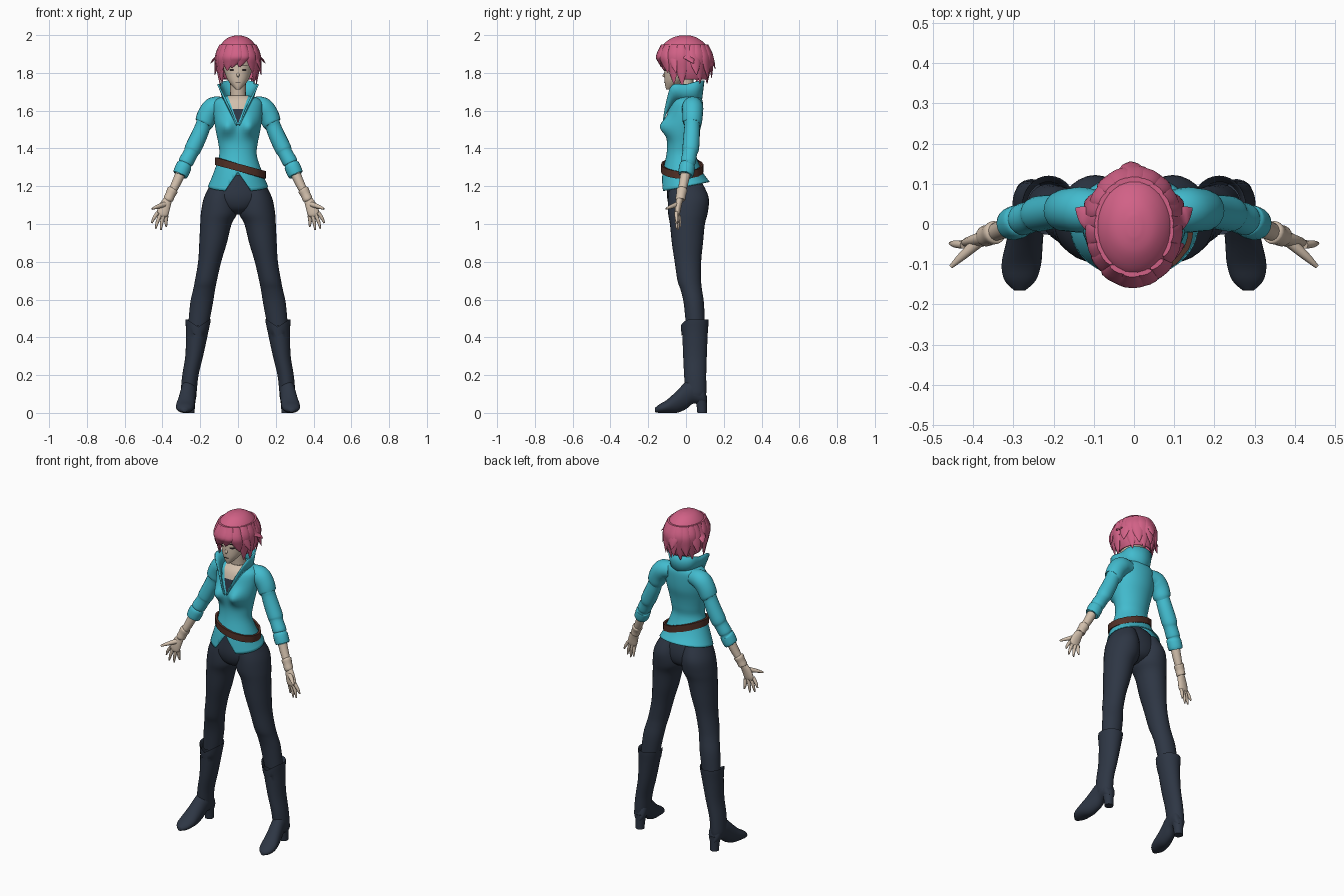
import bpy, bmesh, math
from mathutils import Vector as V

if "Cube" in bpy.data.objects:
    bpy.data.objects.remove(bpy.data.objects["Cube"])
made = []


def material(name, *rgb):
    m = bpy.data.materials.new(name)
    m.use_nodes = True
    m.diffuse_color = (*rgb, 1)
    m.node_tree.nodes["Principled BSDF"].inputs["Base Color"].default_value = (*rgb, 1)
    return m


TEAL = material("teal cloth", .055, .5, .62)
PINK = material("pink hair", .64, .12, .24)
NAVY = material("navy cloth", .027, .037, .058)
BROWN = material("brown leather", .085, .03, .02)
SKIN = material("skin", .64, .52, .41)
DARK = material("dark lashes", .02, .015, .015)


def spline(rows, k=4):
    """Catmull-Rom interpolation of rows of numbers."""
    out = []
    for i in range(len(rows) - 1):
        quad = [rows[max(0, min(len(rows) - 1, i + d))] for d in (-1, 0, 1, 2)]
        for j in range(k):
            t = j / k
            out.append([b + .5 * t * (c - a + t * (2*a - 5*b + 4*c - d + t * (3*(b - c) + d - a)))
                        for a, b, c, d in zip(*quad)])
    return out + [list(rows[-1])]


def ring(c, u, v, n):
    angles = [2 * math.pi * i / n for i in range(n)]
    return [V(c) + V(u) * math.cos(a) + V(v) * math.sin(a) for a in angles]


def finish(bm, name, mats, thick=0):
    bmesh.ops.recalc_face_normals(bm, faces=bm.faces[:])
    mesh = bpy.data.meshes.new(name)
    bm.to_mesh(mesh)
    bm.free()
    ob = bpy.data.objects.new(name, mesh)
    bpy.context.scene.collection.objects.link(ob)
    for m in mats:
        mesh.materials.append(m)
    if thick:
        ob.modifiers.new("Thickness", 'SOLIDIFY').thickness = thick
    made.append(ob)
    return ob


def skin(rings, caps=True, closed=True):
    bm = bmesh.new()
    loops = [[bm.verts.new(p) for p in r] for r in rings]
    n = len(loops[0])
    for a, b in zip(loops, loops[1:]):
        for i in range(n if closed else n - 1):
            j = (i + 1) % n
            bm.faces.new((a[i], a[j], b[j], b[i]))
    if caps:
        bm.faces.new(loops[0])
        bm.faces.new(loops[-1])
    return bm


def stack(rows, s=1, n=28, caps=True):
    """Rows of height, centre x, half width, front y, back y."""
    return skin([ring((s * x, (f + b) / 2, z), (w, 0, 0), (0, (b - f) / 2, 0), n)
                 for z, x, w, f, b in spline(rows)], caps)


def tube(rows, s=1, n=16, k=4):
    """Rows of x, y, z, radius and optional second radius."""
    rows = spline([r if len(r) == 5 else (*r, r[3]) for r in rows], k)
    pts = [V((s * r[0], r[1], r[2])) for r in rows]
    rings = []
    for i, (p, r) in enumerate(zip(pts, rows)):
        d = (pts[min(i + 1, len(pts) - 1)] - pts[max(i - 1, 0)]).normalized()
        u = V((0, 1, 0)).cross(d).normalized()
        rings.append(ring(p, u * r[3], d.cross(u) * r[4], n))
    return skin(rings)


def cut(bm, co, no, lo, hi):
    """Slice the front faces between two heights along a plane."""
    fs = [f for f in bm.faces if f.calc_center_median().y < -.02 and lo < f.calc_center_median().z < hi]
    geom = set(fs) | {e for f in fs for e in f.edges} | {v for f in fs for v in f.verts}
    bmesh.ops.bisect_plane(bm, geom=list(geom), plane_co=co, plane_no=no)


# Jacket body: bust, sloping hem, open neckline and split hem
torso = [(1.2, 0, .16, -.135, .125), (1.27, 0, .13, -.125, .09), (1.36, 0, .1, -.105, .055),
         (1.42, 0, .103, -.1, .06), (1.48, 0, .115, -.105, .07), (1.54, 0, .125, -.105, .085),
         (1.6, 0, .13, -.095, .09), (1.65, 0, .125, -.075, .088), (1.675, 0, .08, -.05, .075),
         (1.68, 0, .045, -.04, .05)]
bm = stack(torso, n=48, caps=False)
for v in bm.verts:
    p = v.co
    if p.y < 0:
        p.y -= .045 * math.exp(-((abs(p.x) - .06) / .04) ** 2 - ((p.z - 1.515) / .045) ** 2)
    p.z += .2 * p.y * max(0, min(1, (1.28 - p.z) / .08))
for s in (1, -1):
    cut(bm, (0, 0, 1.53), (1, 0, -.37 * s), 1.51, 1.7)
    cut(bm, (0, 0, 1.275), (1, 0, .7 * s), 1.1, 1.29)
cut(bm, (0, 0, 1.61), (0, 0, 1), 1.5, 1.7)
split = []
for f in bm.faces:
    c = f.calc_center_median()
    if c.y < -.01 and abs(c.x) < .37 * (c.z - 1.53):
        f.material_index = 1 if c.z < 1.61 else 2
    elif c.y < 0 and abs(c.x) < .7 * (1.275 - c.z):
        split.append(f)
bmesh.ops.delete(bm, geom=split, context='FACES')
finish(bm, "jacket_body", (TEAL, NAVY, SKIN), .006)

# Standing collar running down into lapels
half = [(0, .075, 1.64, 0, .09, 1.76), (.055, .055, 1.65, .072, .06, 1.757),
        (.075, 0, 1.655, .088, 0, 1.74), (.062, -.06, 1.645, .1, -.075, 1.735),
        (.035, -.1, 1.59, .052, -.105, 1.64), (.002, -.122, 1.525, .008, -.125, 1.535)]
line = [(-r[0], r[1], r[2], -r[3], *r[4:]) for r in half[:0:-1]] + half
finish(skin([(V(r[:3]), V(r[:3]).lerp(V(r[3:]), .5), V(r[3:])) for r in spline(line)],
            False, False), "collar", [TEAL], .008)

# Slanted belt wrapped around the jacket
fine = spline(torso, 8)
rings = [[], [], [], []]
for i in range(48):
    a, z = 2 * math.pi * i / 48, 1.3
    for _ in range(6):
        _, _, w, f, b = min(fine, key=lambda r: abs(r[0] - z))
        x = w * math.cos(a)
        z = 1.3 - .3 * x
    for r, (off, dz) in zip(rings, ((0, -.02), (.013, -.02), (.013, .02), (0, .02))):
        r.append(V((x + off * math.cos(a), (f + b) / 2 + ((b - f) / 2 + off) * math.sin(a), z + dz)))
finish(skin(rings, False), "belt", [BROWN])

# Hips, neck and head
finish(stack([(1.26, 0, .11, -.09, .06), (1.22, 0, .135, -.095, .085), (1.14, 0, .16, -.1, .1),
              (1.08, 0, .1, -.08, .085), (1.05, 0, .03, -.03, .03)]), "trouser_hips", [NAVY])
finish(tube([(0, .015, 1.62, .05), (0, .005, 1.68, .042), (0, -.005, 1.78, .042)]), "neck", [SKIN])
finish(stack([(1.713, 0, .012, -.105, -.075), (1.73, 0, .03, -.11, -.04), (1.76, 0, .053, -.114, 0),
              (1.8, 0, .07, -.115, .05), (1.85, 0, .08, -.113, .08), (1.9, 0, .083, -.105, .09),
              (1.95, 0, .065, -.07, .07), (1.97, 0, .03, -.03, .04)]), "head", [SKIN])
finish(skin([ring((0, y, z), (w, 0, 0), (0, 0, h), 8) for y, z, w, h in
             ((-.105, 1.795, .01, .022), (-.118, 1.787, .007, .01), (-.125, 1.783, .002, .002))]),
       "nose", [SKIN])


def plate(name, x, y, z, w, h, turn):
    u = V((math.cos(turn), math.sin(turn), 0)) * w
    finish(skin([ring((x, y + d, z), u, (0, 0, h), 12) for d in (.003, -.003)]), name, [DARK])


plate("mouth", 0, -.1125, 1.75, .013, .002, 0)

# Limbs, built once per side
for s, side in ((1, "left"), (-1, "right")):
    plate(side + "_eye", s * .033, -.1035, 1.815, .015, .006, s * .45)
    plate(side + "_eyebrow", s * .034, -.1035, 1.838, .018, .002, s * .45)
    finish(tube([(.07, .035, 1.625, .045), (.125, .035, 1.618, .056), (.16, .035, 1.58, .054),
                 (.178, .033, 1.535, .05), (.183, .032, 1.525, .041), (.205, .03, 1.47, .043),
                 (.238, .025, 1.4, .044), (.25, .02, 1.375, .039), (.275, .012, 1.33, .04),
                 (.281, .01, 1.318, .036), (.287, .006, 1.305, .042), (.305, 0, 1.262, .04),
                 (.304, 0, 1.265, .025)], s, 20), side + "_sleeve", [TEAL])
    finish(tube([(.29, .004, 1.3, .028), (.33, -.014, 1.21, .024), (.36, -.026, 1.155, .02)], s),
           side + "_forearm", [SKIN])
    finish(tube([(.343, -.02, 1.185, .02), (.346, -.021, 1.18, .029), (.358, -.026, 1.155, .026),
                 (.369, -.03, 1.13, .026), (.371, -.03, 1.125, .018)], s), side + "_wristband", [SKIN])
    finish(tube([(.366, -.03, 1.14, .02, .018), (.385, -.04, 1.1, .029, .017),
                 (.4, -.046, 1.055, .031, .014), (.403, -.047, 1.04, .02, .008)], s),
           side + "_palm", [SKIN])
    tips = ((.457, -.048, 1.005), (.436, -.05, .975), (.408, -.042, .968), (.379, -.03, .985))
    for i, tip in enumerate(tips):
        base = V((.424, -.052, 1.062)).lerp(V((.378, -.038, 1.045)), i / 3)
        mid = base.lerp(V(tip), .55) + V((.003, 0, 0))
        finish(tube([(*base, .01), (*mid, .009), (*tip, .004)], s, 10, 3),
               f"{side}_finger_{i + 1}", [SKIN])
    finish(tube([(.385, -.043, 1.105, .015), (.425, -.078, 1.092, .011), (.455, -.106, 1.08, .005)],
                s, 10, 3), side + "_thumb", [SKIN])
    finish(stack([(1.22, .08, .06, -.085, .085), (1.14, .095, .085, -.095, .12),
                  (1.06, .1, .096, -.095, .115), (1, .117, .083, -.085, .1),
                  (.9, .132, .073, -.075, .09), (.8, .15, .061, -.06, .08),
                  (.7, .17, .058, -.045, .08), (.65, .18, .058, -.028, .085),
                  (.58, .193, .06, -.012, .095), (.46, .21, .054, 0, .1)], s), side + "_trouser_leg", [NAVY])
    # Boot shaft with a dipped front edge
    bm = stack([(.46, .213, .053, -.012, .105), (.495, .211, .067, -.027, .12), (.42, .217, .058, -.02, .115),
                (.3, .232, .047, -.015, .11), (.2, .252, .043, -.01, .107),
                (.12, .26, .042, -.005, .108), (.09, .26, .038, 0, .105)], s, caps=False)
    for v in bm.verts:
        if v.co.z > .44 and v.co.y < .04:
            v.co.z -= .04 * max(0, 1 - abs(v.co.x - s * .211) / .06)
    finish(bm, side + "_boot_shaft", [NAVY])
    foot = spline([(.108, .255, .018, .05, .09), (.09, .256, .036, .045, .15), (.04, .26, .04, .05, .18),
                   (0, .265, .042, .02, .165), (-.05, .273, .046, 0, .115), (-.1, .28, .049, 0, .07),
                   (-.14, .283, .039, 0, .046), (-.165, .284, .014, .004, .026)])
    finish(skin([ring((s * x, y, (a + b) / 2), (w, 0, 0), (0, 0, (b - a) / 2), 20)
                 for y, x, w, a, b in foot]), side + "_boot_foot", [NAVY])
    finish(skin([ring((s * .255, y, z), (r, 0, 0), (0, r, 0), 16)
                 for z, y, r in ((0, .085, .025), (.04, .083, .027), (.09, .078, .034))]),
           side + "_boot_heel", [NAVY])

# Hair cap with a face opening
bm = stack([(1.998, 0, .015, -.03, .02), (1.985, 0, .055, -.075, .06), (1.95, 0, .09, -.12, .105),
            (1.9, 0, .108, -.143, .13), (1.85, 0, .11, -.145, .135), (1.8, 0, .102, -.12, .125),
            (1.765, 0, .088, -.09, .108)], n=40, caps=False)
bmesh.ops.contextual_create(bm, geom=[e for e in bm.edges if e.is_boundary and e.verts[0].co.z > 1.99])
opening = [f for f in bm.faces if f.calc_center_median().z < 1.87 and f.calc_center_median().y < -.035]
bmesh.ops.delete(bm, geom=opening, context='FACES')
finish(bm, "hair_cap", [PINK], .01)

# Hair locks: angle from the front, sweep, reach, tip height, width
locks = [(-48, -8, .98, 1.8, .034), (-26, -8, .93, 1.81, .036), (-4, -16, .9, 1.825, .036),
         (16, -12, .9, 1.83, .032), (38, 10, .95, 1.8, .034), (184, 0, 1.16, 1.82, .03),
         (62, 12, 1.18, 1.8, .024)]
for s in (1, -1):
    locks += [(s * 62, 0, .86, 1.74, .034), (s * 80, 4, .88, 1.73, .034),
              (s * 96, s * 8, 1.36, 1.85, .028), (s * 112, 0, 1.2, 1.79, .032)]
locks += [(125 + 18 * i, 6, .88 + .14 * (i % 2), 1.745 + .025 * (i % 2), .034) for i in range(7)]
for i, (deg, sweep, reach, tip, w) in enumerate(locks):
    path = [(1.95, .84, w * .6, deg), (1.89, 1, w, deg),
            ((1.89 + tip) / 2, .5 + reach / 2, w * .8, deg + sweep / 2), (tip, reach, .002, deg + sweep)]
    rings = []
    for z, f, wide, d in spline(path):
        a = math.radians(d)
        out = V((math.sin(a), -math.cos(a), 0))
        rings.append(ring((.11 * f * out.x, .14 * f * out.y - .007, z),
                          V((math.cos(a), math.sin(a), 0)) * wide, out * wide * .35, 10))
    finish(skin(rings), f"hair_lock_{i + 1}", [PINK])

# Smooth shading with sharp edges kept
bpy.ops.object.select_all(action='DESELECT')
for ob in made:
    ob.select_set(True)
bpy.context.view_layer.objects.active = made[0]
bpy.ops.object.shade_smooth_by_angle(angle=math.radians(50))
